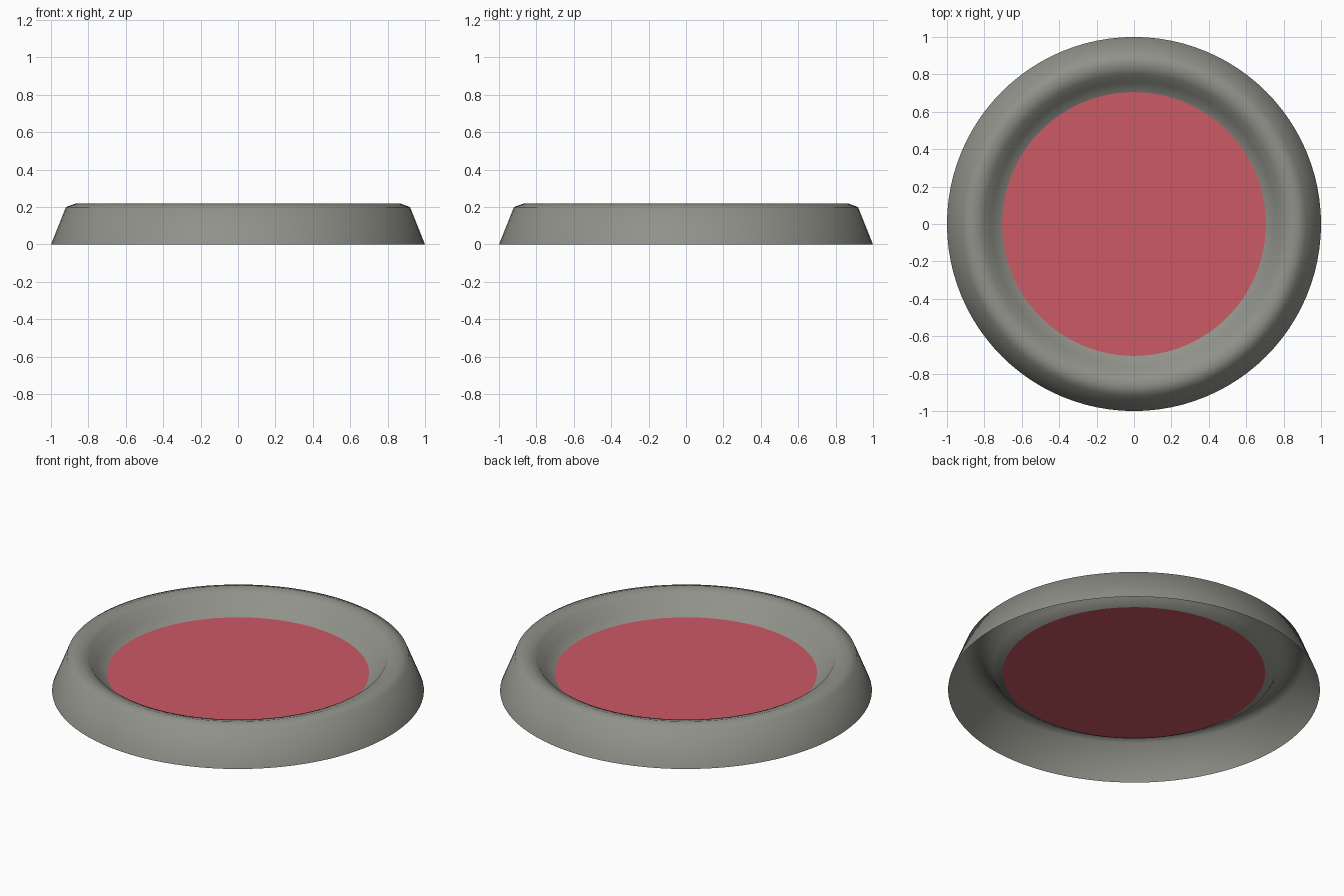
import bpy, bmesh, math

if "Cube" in bpy.data.objects:
    bpy.data.objects.remove(bpy.data.objects["Cube"])

SEG = 96

def material(name, rgb):
    m = bpy.data.materials.new(name)
    m.diffuse_color = (*rgb, 1)
    m.use_nodes = True
    m.node_tree.nodes["Principled BSDF"].inputs["Base Color"].default_value = m.diffuse_color
    return m

grey = material("warm_grey", (0.28, 0.285, 0.25))
red = material("soft_red", (0.60, 0.10, 0.13))

def add_object(name, bm, mat, smooth):
    me = bpy.data.meshes.new(name)
    for f in bm.faces:
        f.smooth = smooth
    bm.to_mesh(me)
    bm.free()
    me.materials.append(mat)
    ob = bpy.data.objects.new(name, me)
    bpy.context.collection.objects.link(ob)
    return ob

# Hollow rim shell: (radius, height) profile turned about z, open underneath
profile = [(1.0, 0.0), (0.92, 0.20), (0.865, 0.22), (0.80, 0.20), (0.76, 0.135), (0.705, 0.105)]
bm = bmesh.new()
rings = []
for r, z in profile:
    rings.append([bm.verts.new((r * math.cos(2 * math.pi * i / SEG),
                                r * math.sin(2 * math.pi * i / SEG), z)) for i in range(SEG)])
for a, b in zip(rings, rings[1:]):
    for i in range(SEG):
        j = (i + 1) % SEG
        bm.faces.new((a[i], a[j], b[j], b[i]))
add_object("rim", bm, grey, True)

# Red centre disc, single sheet
bm = bmesh.new()
bmesh.ops.create_circle(bm, cap_ends=True, segments=SEG, radius=0.705)
bmesh.ops.translate(bm, verts=bm.verts, vec=(0, 0, 0.105))
bm.normal_update()
for f in bm.faces:
    if f.normal.z < 0:
        f.normal_flip()
add_object("centre_disc", bm, red, False)
